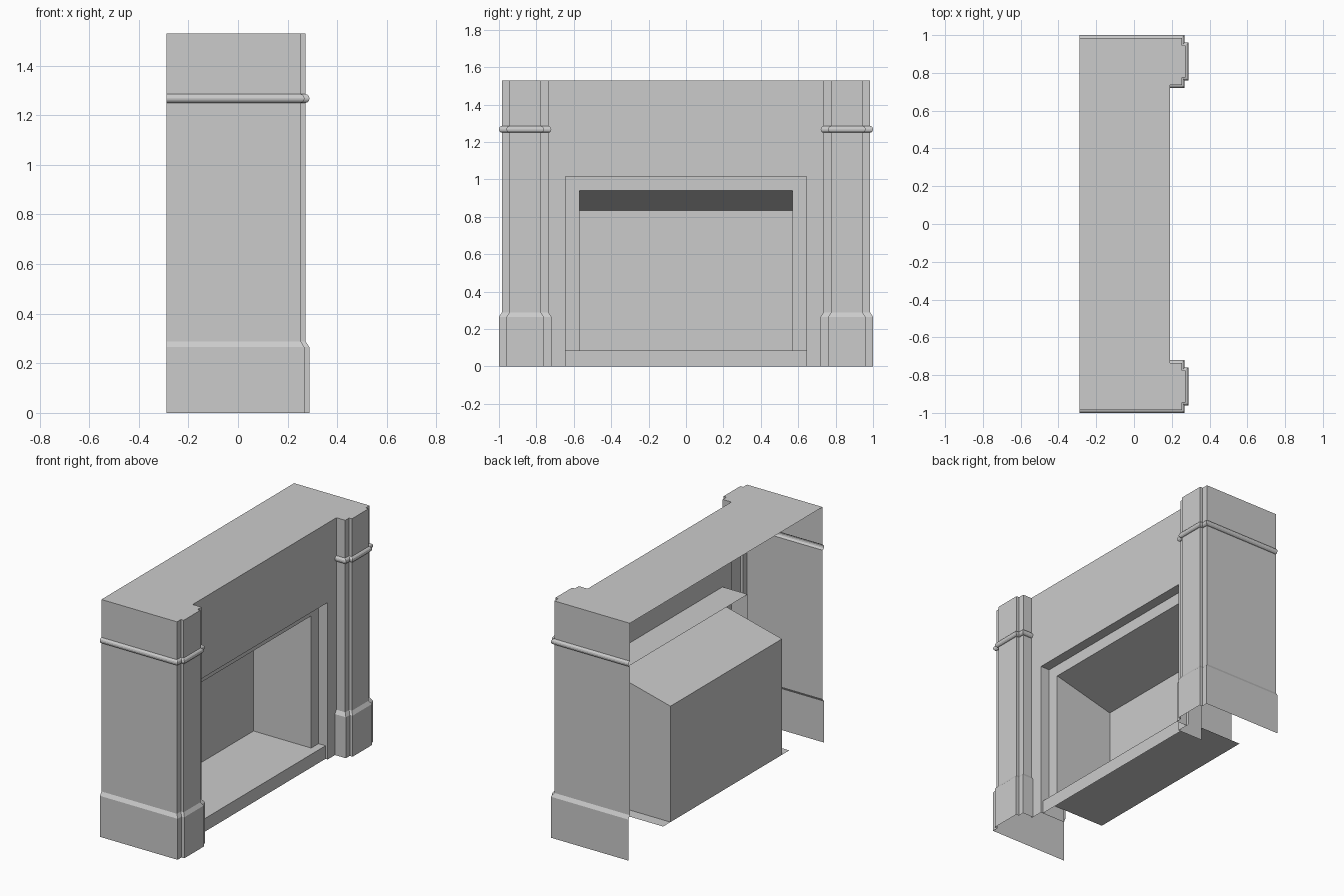
import bpy
import math

if "Cube" in bpy.data.objects:
    bpy.data.objects.remove(bpy.data.objects["Cube"])

BACK, FACE, PLATE, JAMB_BACK, HEARTH = -0.288, 0.19, 0.125, 0.01, 0.175
TOP = 1.53
OPEN_Y, OPEN_Z = 0.645, 1.015      # outer opening
BOX_Y, BOX_Z = 0.57, 0.94          # firebox mouth
FLOOR, BOX_BACK_Z = 0.085, 0.835


def make(name, verts, faces, mirror=False):
    me = bpy.data.meshes.new(name)
    me.from_pydata(verts, [], faces)
    ob = bpy.data.objects.new(name, me)
    bpy.context.collection.objects.link(ob)
    if mirror:
        m = ob.modifiers.new("Mirror", 'MIRROR')
        m.use_axis = (False, True, False)
        m.use_mirror_merge = False
    return ob


def loft(name, rows, mirror=False, flip=False):
    """Skin rows of points with quads."""
    n = len(rows[0])
    faces = []
    for k in range(len(rows) - 1):
        for i in range(n - 1):
            f = (k * n + i, k * n + i + 1, (k + 1) * n + i + 1, (k + 1) * n + i)
            faces.append(f[::-1] if flip else f)
    return make(name, [p for r in rows for p in r], faces, mirror)


def arch(x, y, z, z0):
    """Upside-down U in the front plane, from -y foot to +y foot."""
    return [(x, -y, z0), (x, -y, z), (x, y, z), (x, y, z0)]


# Pilaster and side wall: stepped plan, with outward mitre direction per point
plan = [(BACK, .985, 0, 1), (.253, .985, 1, 1), (.253, .945, 1, 1), (.273, .945, 1, 1),
        (.273, .775, 1, -1), (.253, .775, 1, -1), (.253, .735, 1, -1), (FACE, .735, 0, -1)]

# Vertical profile (z, offset): plinth, chamfer, shaft, half-round band, top
profile = [(0, .015), (.265, .015), (.288, 0)]
for s in range(7):
    a = math.pi * s / 6
    profile.append((1.2675 - .0175 * math.cos(a), .015 * math.sin(a)))
profile.append((TOP, 0))

loft("pilaster_and_side",
     [[(x + dx * o, y + dy * o, z) for x, y, dx, dy in plan] for z, o in profile],
     mirror=True, flip=True)

# Top slab following the stepped plan
outline = [(x, -y, TOP) for x, y, _, _ in plan] + [(x, y, TOP) for x, y, _, _ in reversed(plan)]
make("top", outline, [tuple(range(len(outline)))])

# Front panel around the opening
loft("front_panel", [arch(FACE, .735, TOP, 0), arch(FACE, OPEN_Y, OPEN_Z, 0)])

# Opening jambs and soffit, running back behind the inner frame
loft("opening_reveal", [arch(FACE, OPEN_Y, OPEN_Z, 0), arch(JAMB_BACK, OPEN_Y, OPEN_Z, 0)])

# Inner frame plate around the firebox mouth
loft("inner_frame", [arch(PLATE, OPEN_Y, OPEN_Z, FLOOR), arch(PLATE, BOX_Y, BOX_Z, FLOOR)])

# Firebox walls with sloping ceiling, and its back wall
loft("firebox", [arch(PLATE, BOX_Y, BOX_Z, FLOOR), arch(BACK, BOX_Y, BOX_BACK_Z, FLOOR)])
make("firebox_back", arch(BACK, BOX_Y, BOX_BACK_Z, FLOOR), [(3, 2, 1, 0)])

# Hearth riser and floor
loft("hearth", [[(x, -OPEN_Y, z), (x, OPEN_Y, z)]
                for x, z in ((HEARTH, 0), (HEARTH, FLOOR), (BACK, FLOOR))])
